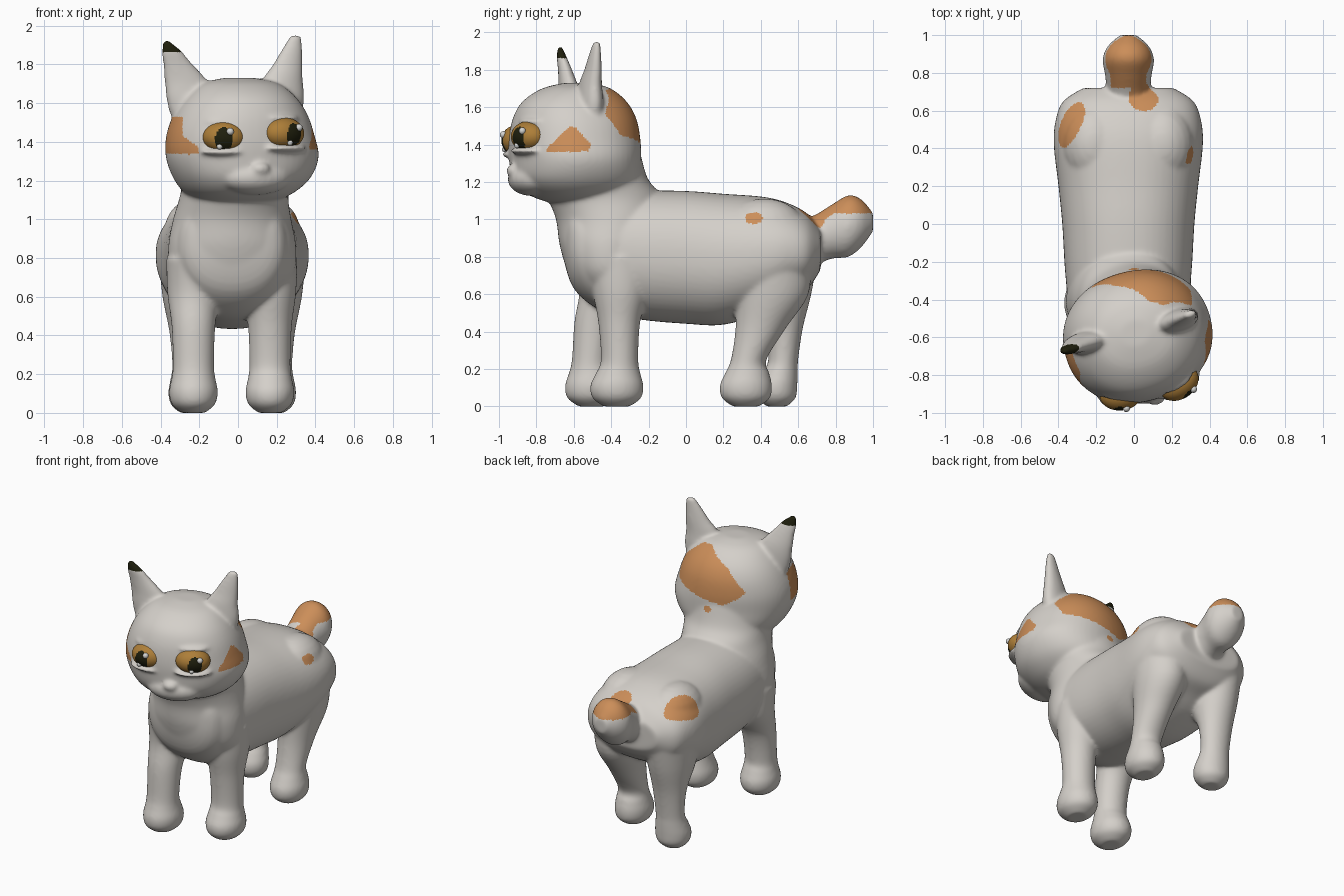
import bpy, bmesh, math
from mathutils import Vector, Matrix

if "Cube" in bpy.data.objects:
    bpy.data.objects.remove(bpy.data.objects["Cube"])


def material(name, rgb):
    m = bpy.data.materials.new(name)
    m.diffuse_color = (*rgb, 1)
    m.use_nodes = True
    m.node_tree.nodes["Principled BSDF"].inputs["Base Color"].default_value = m.diffuse_color
    return m


FUR = material("pale_grey_fur", (0.66, 0.63, 0.59))
ORANGE = material("orange_patch", (0.60, 0.27, 0.10))
BLACK = material("dark_brown", (0.014, 0.014, 0.004))
AMBER = material("amber_iris", (0.42, 0.21, 0.04))
SHINE = material("eye_shine", (0.66, 0.66, 0.64))


def catmull(rows, steps=5):
    """Smoothly interpolate rows of ring values."""
    out = []
    for i in range(len(rows) - 1):
        p = [rows[max(0, min(len(rows) - 1, i + k))] for k in (-1, 0, 1, 2)]
        for s in range(steps):
            t = s / steps
            out.append([0.5 * (2 * b + (c - a) * t + (2 * a - 5 * b + 4 * c - d) * t * t
                               + (3 * b - a - 3 * c + d) * t ** 3) for a, b, c, d in zip(*p)])
    return out + [list(rows[-1])]


def loft(bm, rows, axis='z', power=2.0, mat=Matrix()):
    """Rows are x, y, z of the ring centre and its two radii."""
    rings, n = [], 56
    for x, y, z, r1, r2 in catmull(rows):
        ring = []
        for k in range(n):
            c, s = math.cos(math.tau * k / n), math.sin(math.tau * k / n)
            u = math.copysign(abs(c) ** (2 / power), c) * max(r1, 0.005)
            v = math.copysign(abs(s) ** (2 / power), s) * max(r2, 0.005)
            p = Vector((x + u, y + v, z) if axis == 'z' else (x + u, y, z + v))
            ring.append(bm.verts.new(mat @ p))
        rings.append(ring)
    faces = [bm.faces.new((a[k], a[(k + 1) % n], b[(k + 1) % n], b[k]))
             for a, b in zip(rings, rings[1:]) for k in range(n)]
    faces += [bm.faces.new(rings[0][::-1]), bm.faces.new(rings[-1])]
    bmesh.ops.recalc_face_normals(bm, faces=faces)


def ball(bm, centre, radii, mat=Matrix(), seg=24):
    m = mat @ Matrix.Translation(centre) @ Matrix.Diagonal((*radii, 1))
    bmesh.ops.create_uvsphere(bm, u_segments=seg, v_segments=seg // 2, radius=1, matrix=m)


def placed(x, y, z, turn):
    return Matrix.Translation((x, y, z)) @ Matrix.Rotation(math.radians(turn), 4, 'Z')


def make(name, bm, mats):
    me = bpy.data.meshes.new(name)
    bm.to_mesh(me)
    bm.free()
    for m in mats:
        me.materials.append(m)
    ob = bpy.data.objects.new(name, me)
    bpy.context.collection.objects.link(ob)
    return ob


# Eye frames: name, placement, pupil shift
EYES = (("left", placed(-.07, -.902, 1.423, 6), -.010), ("right", placed(.237, -.842, 1.443, 34), .014))
RADII = (.112, .085, .082)

bm = bmesh.new()
# Torso, front to back, with a hump over each haunch
loft(bm, [(-.03, -.66, .92, .10, .11), (-.03, -.60, .88, .25, .25), (-.03, -.45, .83, .31, .32),
          (-.03, -.25, .81, .335, .345), (-.03, 0, .797, .35, .355), (-.03, .2, .787, .37, .35),
          (-.03, .42, .81, .395, .31), (-.03, .55, .83, .385, .255), (-.03, .65, .83, .345, .20),
          (-.03, .72, .84, .24, .11)], axis='y', power=2.2)
for x in (.15, -.21):
    ball(bm, (x, .42, .94), (.17, .22, .172))
# Chest and neck
loft(bm, [(-.03, -.39, .60, .25, .16), (-.03, -.41, .72, .32, .22), (-.03, -.41, .86, .33, .265),
          (-.03, -.40, 1.0, .305, .295), (-.02, -.435, 1.12, .28, .305), (0, -.48, 1.22, .285, .275),
          (.02, -.5, 1.36, .29, .255)])
# Tail with a rounded tip
loft(bm, [(-.03, .55, .88, .11, .10), (-.03, .68, .89, .115, .13), (-.03, .78, .935, .122, .145),
          (-.03, .87, .965, .136, .165), (-.03, .94, .98, .11, .125), (-.03, 1.0, .985, .045, .05)], axis='y')

# Front legs: side x, foot y, shin y, knee y, top y
for x, foot, shin, knee, top in ((.165, -.37, -.355, -.357, -.35), (-.23, -.505, -.51, -.485, -.42)):
    loft(bm, [(x, foot, .0, .06, .07), (x, foot, .045, .112, .130), (x, foot, .11, .126, .142),
              (x, (foot + shin) / 2, .18, .113, .118), (x, shin, .25, .106, .10),
              (x, knee, .45, .113, .112), (x, top, .62, .135, .15), (x, top, .80, .14, .17)])
# Hind legs: the same, with foot, shin, knee and thigh depths
for x, foot, shin, knee, top, d in ((.18, .32, .335, .40, .46, (.14, .095, .135, .195)),
                                    (-.24, .485, .52, .525, .50, (.11, .08, .10, .17))):
    loft(bm, [(x, foot, .0, .06, d[0] * .5), (x, foot, .045, .108, d[0] * .92), (x, foot, .11, .12, d[0]),
              (x, (foot + shin) / 2, .18, .108, (d[0] + d[1]) / 2), (x, shin, .25, .10, d[1]),
              (x, knee, .42, .115, d[2]), (x, top, .60, .15, d[3]), (x, top, .80, .17, .205)])

# Head, turned slightly to one side
HEAD = placed(.018, -.615, 0, 16)
loft(bm, [(0, .08, 1.08, .16, .16), (0, .05, 1.13, .27, .27), (.01, .03, 1.21, .35, .335),
          (.01, .02, 1.32, .395, .345), (0, .02, 1.43, .383, .345), (0, .02, 1.54, .345, .325),
          (0, .02, 1.63, .285, .275), (0, .03, 1.70, .20, .18), (0, .04, 1.73, .08, .07)],
     mat=HEAD, power=2.15)
# Muzzle and nose, sunk into the cheeks
ball(bm, (.01, -.22, 1.215), (.19, .125, .09), HEAD)
ball(bm, (.01, -.325, 1.26), (.05, .035, .035), HEAD)
# Ears: broad triangles with blunt tips
loft(bm, [(.12, 0, 1.45, .10, .05), (.08, 0, 1.53, .125, .06), (.06, 0, 1.62, .13, .06),
          (.035, 0, 1.71, .115, .05), (-.012, -.01, 1.80, .078, .036), (-.048, -.022, 1.87, .052, .026),
          (-.075, -.026, 1.922, .018, .014)], mat=placed(-.30, -.635, 0, 10))
loft(bm, [(-.04, 0, 1.52, .115, .065), (-.025, 0, 1.62, .12, .065), (-.02, 0, 1.72, .108, .055),
          (.01, .005, 1.80, .08, .042), (.035, .008, 1.88, .055, .030), (.055, .012, 1.952, .028, .018)],
     mat=placed(.25, -.505, 0, 18))
# Lower lids and brows
for _, place, _ in EYES:
    ball(bm, (0, 0, -.076), (.128, .084, .022), place)
    ball(bm, (0, .03, .08), (.11, .06, .022), place)
rough = make("rough_parts", bm, [])

# Fuse the parts into one soft skin
rm = rough.modifiers.new("fuse", 'REMESH')
rm.mode, rm.voxel_size = 'VOXEL', 0.0105
sm = rough.modifiers.new("soften", 'SMOOTH')
sm.factor, sm.iterations = 0.5, 14
skin = bpy.data.meshes.new_from_object(rough.evaluated_get(bpy.context.evaluated_depsgraph_get()))
bpy.data.objects.remove(rough)
body = bpy.data.objects.new("cat_body", skin)
bpy.context.collection.objects.link(body)
skin.materials.clear()
for m in (FUR, ORANGE, BLACK):
    skin.materials.append(m)

# Round patches: centre, radii, turn about z
PATCHES = [((0, -.23, 1.33), (.03, .06, .022), 0),          # nape spot
           ((.34, .36, 1.01), (.10, .055, .036), 0),        # right flank spot
           ((-.34, .525, 1.03), (.06, .14, .15), -25),      # left haunch
           ((.05, .67, 1.02), (.08, .08, .09), 20)]         # tail root
# Angular patches, counter-clockwise outlines
HEAD_BACK = [(.08, 1.70), (-.10, 1.61), (-.23, 1.47), (-.20, 1.43), (-.10, 1.37), (.02, 1.39),
             (.30, 1.45), (.31, 1.57), (.16, 1.69)]         # x, z
RIGHT_CHEEK = [(-.75, 1.36), (-.52, 1.365), (-.51, 1.405), (-.59, 1.49), (-.62, 1.50), (-.74, 1.385)]  # y, z


def inside(outline, u, v):
    return all((c - a) * (v - b) - (d - b) * (u - a) >= 0
               for (a, b), (c, d) in zip(outline, outline[1:] + outline[:1]))


def in_patch(p):
    for c, r, turn in PATCHES:
        d = Matrix.Rotation(math.radians(-turn), 3, 'Z') @ (p - Vector(c))
        if sum(abs(d[i] / r[i]) ** 2 for i in range(3)) < 1:
            return True
    if p.y > .72:                                           # tail top
        return p.z > 1.03 - max(0, .79 - p.y) * .6
    if p.x > .25 and p.y < -.5:
        return inside(RIGHT_CHEEK, p.y, p.z)
    if -.43 < p.y < -.2:
        return inside(HEAD_BACK, p.x, p.z)
    if p.x < -.15 and -.95 < p.y < -.64 and 1.335 < p.z < 1.53:   # left cheek
        return p.x < -.285 + .085 * min(1, max(0, (1.43 - p.z) / .06))
    return False


for f in skin.polygons:
    p = f.center
    f.use_smooth = True
    if p.x < -.25 and p.z > 1.862:                          # dark ear tip
        f.material_index = 2
    elif in_patch(p):
        f.material_index = 1

for side, place, shift in EYES:
    inv = place.inverted()
    # Eyeball with a tall pupil
    bm = bmesh.new()
    ball(bm, (0, 0, 0), RADII, place, 80)
    for f in bm.faces:
        q = inv @ f.calc_center_median()
        f.smooth = True
        f.material_index = int(q.y < 0 and ((q.x - shift) / .046) ** 2 + ((q.z + .01) / .062) ** 2 < 1)
    make(side + "_eye", bm, [AMBER, BLACK])

    # Shine beads
    bm = bmesh.new()
    for dx, dz, r in ((.032, .03, .019), (-.022, -.048, .015)):
        x = shift + dx
        y = -RADII[1] * math.sqrt(max(.05, 1 - (x / RADII[0]) ** 2 - (dz / RADII[2]) ** 2))
        ball(bm, (x, y, dz), (r, r, r), place, 16)
    for f in bm.faces:
        f.smooth = True
    make(side + "_eye_shine", bm, [SHINE])
